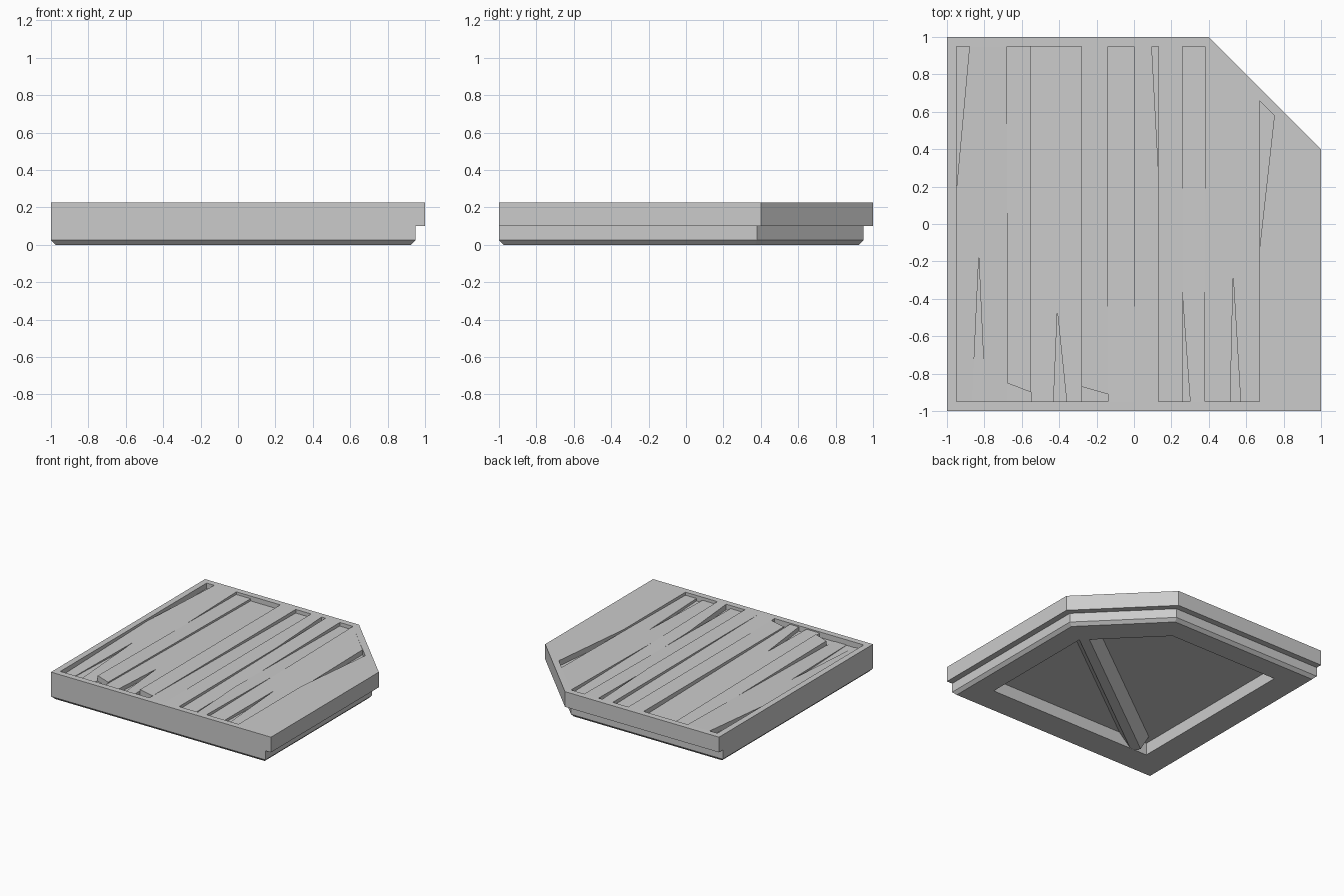
import bpy, bmesh

if "Cube" in bpy.data.objects:
    bpy.data.objects.remove(bpy.data.objects["Cube"])

TOP, PIT = 0.225, 0.18


def outline(lo, hi, diag):
    """Square with its back right corner cut along x + y = diag."""
    return [(lo, lo), (hi, lo), (hi, diag - hi), (diag - hi, hi), (lo, hi)]


def loft(name, rings, closed=False):
    """Join matching rings of 3D points; cap the ends or close the loop."""
    bm = bmesh.new()
    loops = [[bm.verts.new(p) for p in ring] for ring in rings]
    pairs = list(zip(loops, loops[1:]))
    if closed:
        pairs.append((loops[-1], loops[0]))
    else:
        bm.faces.new(loops[0][::-1])
        bm.faces.new(loops[-1])
    for a, b in pairs:
        for i in range(len(a)):
            j = (i + 1) % len(a)
            bm.faces.new((a[i], a[j], b[j], b[i]))
    bmesh.ops.recalc_face_normals(bm, faces=bm.faces)
    mesh = bpy.data.meshes.new(name)
    bm.to_mesh(mesh)
    bm.free()
    obj = bpy.data.objects.new(name, mesh)
    bpy.context.collection.objects.link(obj)
    return obj


def at(pts, z):
    return [(x, y, z) for x, y in pts]


# Upper slab with a shallow pit that leaves a raised rim
outer = outline(-1, 1, 1.4)
inner = outline(-0.95, 0.95, 1.33)
loft("slab", [at(outer, 0.1), at(outer, TOP), at(inner, TOP), at(inner, PIT)])

# Base ring: chamfered below, hollow inside, set back on the right and back
foot = outline(-0.975, 0.925, 1.295)
side = outline(-1, 0.95, 1.33)
hollow = outline(-0.75, 0.75, 1.0)
loft("base_ring", [at(foot, 0), at(side, 0.025), at(side, 0.1),
                   at(hollow, 0.1), at(hollow, 0)], closed=True)

# Tapered brace across the hollow
rings = []
for cx, cy in ((0.73, 0.285), (-0.64, -0.74)):
    rings.append([(cx - 0.6 * w, cy + 0.8 * w, z)
                  for w, z in ((-0.037, 0.001), (0.037, 0.001), (0.1, 0.1), (-0.1, 0.1))])
loft("underside_brace", rings)


def plank(i, x0, x1, front, back, front_pts=None, back_pts=None):
    """Plank whose top dips below the rim by front / back at its ends."""
    f = front_pts or [(x0, -0.95), (x1, -0.95)]
    b = back_pts or [(x1, 0.95), (x0, 0.95)]
    pts = f + b
    top = [(x, y, TOP - front + (front - back) * (y + 0.95) / 1.9) for x, y in pts]
    loft(f"plank_{i:02d}", [at(pts, PIT - 0.01), top])


def crack(x0, x1, left, tip, right):
    """Front end of a plank split by a wedge-shaped crack."""
    return [(x0, -0.95), (left, -0.95), tip, (right, -0.95), (x1, -0.95)]


# Planks, left to right
plank(1, -0.95, -0.68, 0.042, 0, crack(-0.95, -0.68, -0.865, (-0.83, -0.18), -0.795),
      [(-0.68, 0.95), (-0.88, 0.95), (-0.95, 0.18)])
plank(2, -0.68, -0.55, 0, 0.022, [(-0.68, -0.85), (-0.55, -0.9)])
plank(3, -0.55, -0.28, 0.01, 0.04, crack(-0.55, -0.28, -0.43, (-0.41, -0.47), -0.36))
plank(4, -0.28, -0.14, 0, 0, [(-0.28, -0.87), (-0.14, -0.91)])
plank(5, -0.14, 0, 0, 0.03)
plank(6, 0, 0.13, 0, 0, None, [(0.13, 0.3), (0.095, 0.95), (0, 0.95)])
plank(7, 0.13, 0.26, 0.025, 0)
plank(8, 0.26, 0.38, 0, 0.03, [(0.26, -0.4), (0.3, -0.95), (0.38, -0.95)])
plank(9, 0.38, 0.67, 0.025, 0, crack(0.38, 0.67, 0.515, (0.53, -0.28), 0.57),
      [(0.67, 0.66), (0.38, 0.95)])
plank(10, 0.67, 0.95, 0, 0, None,
      [(0.95, 0.38), (0.75, 0.58), (0.67, -0.14)])
